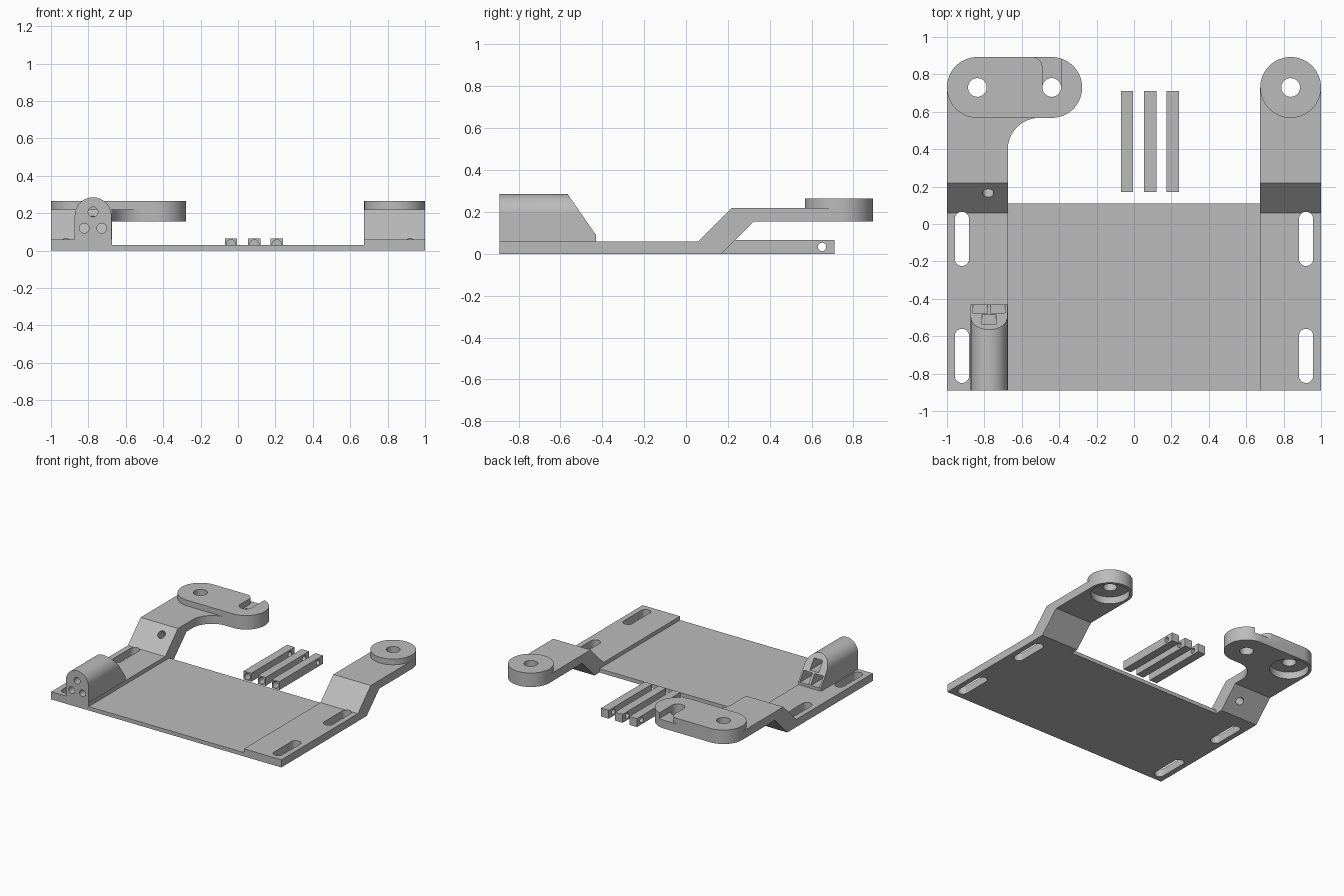
import bpy, bmesh
from math import sin, cos, pi, radians
from mathutils import Matrix, Vector

cube = bpy.data.objects.get("Cube")
if cube:
    bpy.data.objects.remove(cube)

grey = bpy.data.materials.new("plain grey")
grey.use_nodes = True
COLOR = (0.5, 0.5, 0.5, 1)
grey.diffuse_color = COLOR
grey.node_tree.nodes["Principled BSDF"].inputs["Base Color"].default_value = COLOR


def arc(cx, cy, r, a0, a1, n=24):
    return [(cx + r * cos(radians(a0 + (a1 - a0) * i / n)),
             cy + r * sin(radians(a0 + (a1 - a0) * i / n))) for i in range(n + 1)]


def circle(cx, cy, r):
    return arc(cx, cy, r, 0, 360, 64)[:-1]


def rect(u0, u1, v0, v1):
    return [(u0, v0), (u1, v0), (u1, v1), (u0, v1)]


def prism(name, axis, pts, lo, hi):
    """Extrude a 2D outline along an axis from lo to hi."""
    place = {"x": lambda u, v, w: (w, u, v),
             "y": lambda u, v, w: (u, w, v),
             "z": lambda u, v, w: (u, v, w)}[axis]
    bm = bmesh.new()
    face = bm.faces.new([bm.verts.new(place(u, v, lo)) for u, v in pts])
    ext = bmesh.ops.extrude_face_region(bm, geom=[face])
    verts = [g for g in ext["geom"] if isinstance(g, bmesh.types.BMVert)]
    bmesh.ops.translate(bm, verts=verts, vec=place(0, 0, hi - lo))
    bmesh.ops.recalc_face_normals(bm, faces=bm.faces)
    mesh = bpy.data.meshes.new(name)
    bm.to_mesh(mesh)
    bm.free()
    obj = bpy.data.objects.new(name, mesh)
    bpy.context.scene.collection.objects.link(obj)
    return obj


def combine(obj, tools, operation):
    """Apply booleans and remove the helper solids."""
    for tool in tools:
        mod = obj.modifiers.new("bool", "BOOLEAN")
        mod.operation, mod.solver, mod.object = operation, "EXACT", tool
        graph = bpy.context.evaluated_depsgraph_get()
        mesh = bpy.data.meshes.new_from_object(obj.evaluated_get(graph))
        obj.modifiers.clear()
        obj.data = mesh
        bpy.data.objects.remove(tool)


def finish(obj):
    obj.data.name = obj.name
    obj.data.materials.clear()
    obj.data.materials.append(grey)
    obj.data.polygons.foreach_set("material_index", [0] * len(obj.data.polygons))
    obj.data.shade_smooth()
    obj.data.set_sharp_from_angle(angle=radians(30))


# Main dimensions
FRONT, LOW, HIGH, PAD = -0.89, 0.06, 0.22, 0.265
INNER, EYE_X, EYE_Y, EYE_R = 0.675, 0.8375, 0.73, 0.1625
UNDER = 0.155

# Cranked side rails with eyes and adjustment slots
rail_profile = [(FRONT, 0), (0.17, 0), (0.325, UNDER), (EYE_Y, UNDER),
                (EYE_Y, HIGH), (0.22, HIGH), (0.06, LOW), (FRONT, LOW)]
for side, label in ((-1, "right"), (1, "left")):
    x0, x1 = sorted((side * INNER, side))
    ex = side * EYE_X
    rail = prism(label + "_rail", "x", rail_profile, x0, x1)
    if side < 0:
        # Elongated hook pad and its filleted web
        hook_x = -0.44
        pad = prism("pad", "z", arc(hook_x, EYE_Y, EYE_R, -90, 90, 40)
                    + arc(ex, EYE_Y, EYE_R, 90, 270, 40), UNDER, PAD)
        web = prism("web", "z", [(-0.72, 0.405)] + arc(-0.505, 0.3975, 0.17, 180, 90)
                    + [(-0.505, 0.65), (-0.72, 0.65)], UNDER, HIGH)
        combine(rail, [web, pad], "UNION")
        hook_slot = prism("hook_slot", "z", arc(hook_x, EYE_Y, 0.05, 180, 360)
                          + [(-0.39, 0.95), (-0.545, 0.95)]
                          + arc(-0.545, 0.838, 0.055, 90, 0, 12), HIGH, 0.4)
        hook_hole = prism("hook_hole", "z", circle(hook_x, EYE_Y, 0.05), 0, 0.4)
        # Hole square to the sloped face
        slope_hole = prism("slope_hole", "z", circle(0, 0, 0.03), -0.2, 0.2)
        slope_hole.matrix_world = (Matrix.Translation(Vector((-0.78, 0.165, 0.165)))
                                   @ Matrix.Rotation(pi / 4, 4, "X"))
        combine(rail, [hook_slot, hook_hole, slope_hole], "DIFFERENCE")
    else:
        combine(rail, [prism("pad", "z", circle(ex, EYE_Y, EYE_R), UNDER, PAD)], "UNION")
    # Eye bore and recess beneath it
    cuts = [prism("bore", "z", circle(ex, EYE_Y, 0.05), 0, 0.4),
            prism("recess", "z", circle(ex, EYE_Y, 0.14), 0.1, 0.21)]
    for y0, y1 in ((-0.85, -0.56), (-0.225, 0.065)):
        r, sx = 0.038, side * 0.92
        cuts.append(prism("slot", "z", arc(sx, y0 + r, r, 180, 360)
                          + arc(sx, y1 - r, r, 0, 180), -0.1, 0.3))
    combine(rail, cuts, "DIFFERENCE")
    finish(rail)

# Thin plate between the rails
finish(prism("center_plate", "z", rect(-INNER, INNER, FRONT, 0.11), 0, 0.03))

# Arched guide block with a sloped back
GX, GR = -0.775, 0.098
guide = prism("guide_block", "y", [(GX - GR, 0.055)] + [(GX + GR, 0.055)]
              + arc(GX, 0.187, GR, 0, 180, 40), FRONT, -0.43)
cuts = [prism("slope_cut", "x", [(-0.565, 0.285), (-0.43, 0.09), (-0.3, 0.09),
                                 (-0.3, 0.4), (-0.565, 0.4)], -1.2, -0.5)]
# Three round front holes opening into square channels
for dx, z in ((0, 0.207), (-0.047, 0.12), (0.047, 0.12)):
    x, h = GX + dx, 0.038
    cuts.append(prism("channel", "y", rect(x - h, x + h, z - h, z + h), -0.83, -0.3))
    cuts.append(prism("hole", "y", circle(x, z, 0.026), -1, -0.8))
combine(guide, cuts, "DIFFERENCE")
finish(guide)

# Three loose square bars with an end bore and a cross hole
for i, x in enumerate((-0.0375, 0.0875, 0.2075)):
    bar = prism("bar_%d" % (i + 1), "y", rect(x - 0.033, x + 0.033, 0, 0.066), 0.17, 0.71)
    combine(bar, [prism("end_bore", "y", circle(x, 0.033, 0.025), 0, 0.45),
                  prism("cross_hole", "x", circle(0.65, 0.033, 0.02), x - 0.1, x + 0.1)],
            "DIFFERENCE")
    finish(bar)
